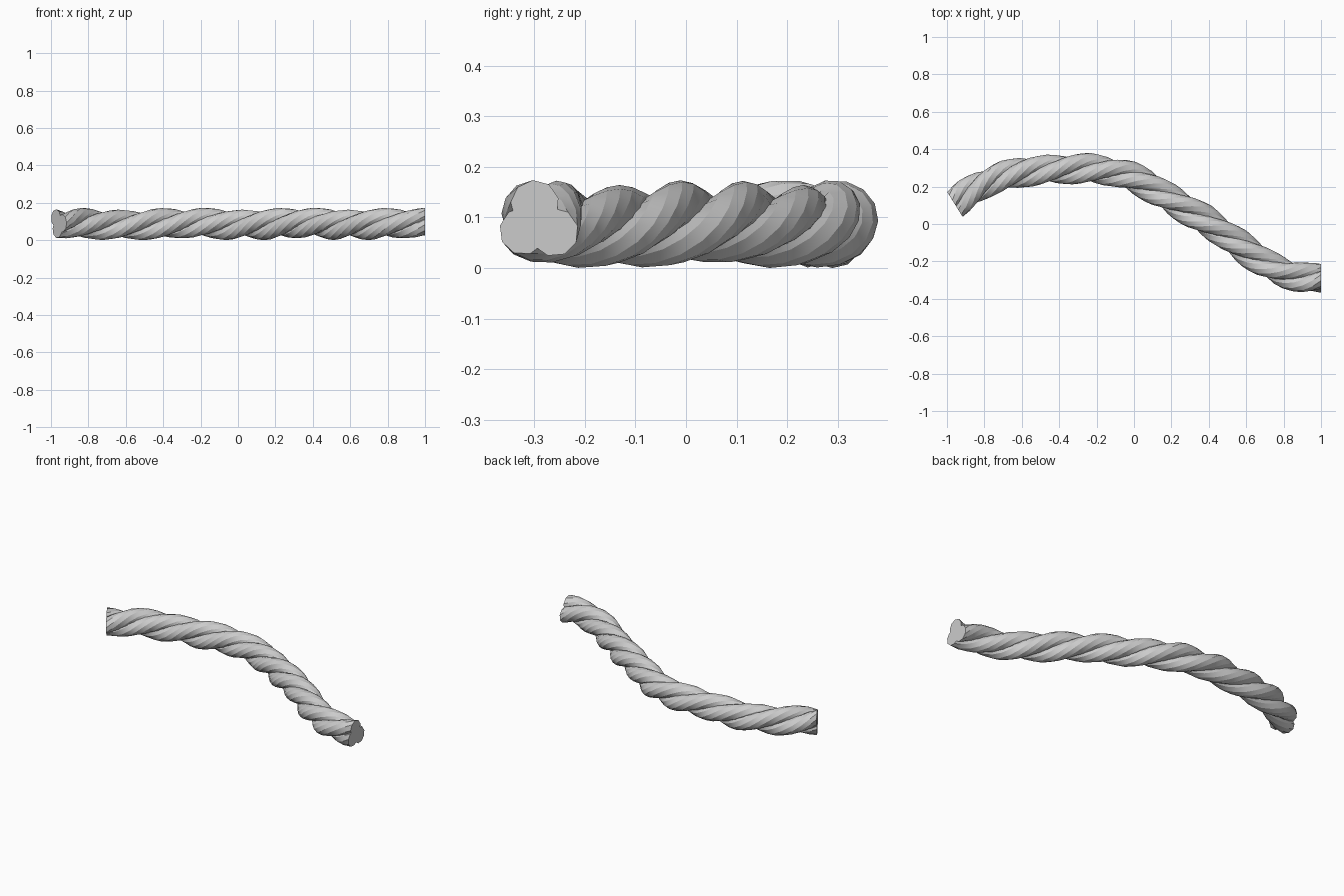
import bpy, bmesh, math
from mathutils import Vector
from mathutils.geometry import interpolate_bezier

if "Cube" in bpy.data.objects:
    bpy.data.objects.remove(bpy.data.objects["Cube"])

PATH = [(-.962, .112), (-.8, .212), (-.6, .277), (-.4, .297), (-.2, .29), (0, .243),
        (.2, .135), (.4, .003), (.6, -.14), (.8, -.255), (1, -.295)]
PITCH, SIDES, RINGS, Z = .67, 9, 48, .087

# rope centre line: smooth curve through the points
P = [Vector((x, y, 0)) for x, y in PATH]
T = [(P[min(i + 1, len(P) - 1)] - P[max(i - 1, 0)]) / 2 for i in range(len(P))]
T[0], T[-1] = Vector((.17, .106, 0)), Vector((.2, 0, 0))
fine = []
for i in range(len(P) - 1):
    fine += interpolate_bezier(P[i], P[i] + T[i] / 3, P[i + 1] - T[i + 1] / 3, P[i + 1], 21)[:-1]
fine.append(P[-1])
dist = [0]
for a, b in zip(fine, fine[1:]):
    dist.append(dist[-1] + (b - a).length)
L = dist[-1]


def at(s):
    for i in range(len(fine) - 1):
        if s <= dist[i + 1] or i == len(fine) - 2:
            f = (s - dist[i]) / (dist[i + 1] - dist[i])
            return fine[i].lerp(fine[i + 1], f)


def frame(k):
    s = L * k / RINGS
    if k == 0:
        t = T[0].normalized()
    elif k == RINGS:
        t = T[-1].normalized()
    else:
        t = (at(s + .01) - at(s - .01)).normalized()
    return at(s) + Vector((0, 0, Z)), Vector((-t.y, t.x, 0)), math.tau * (L - s) / PITCH


# one twisted strand: a polygon section carried round the centre line
def strand(name, angle, offset, radius):
    bm = bmesh.new()
    rings = []
    for k in range(RINGS + 1):
        c, n, turn = frame(k)
        ring = []
        for j in range(SIDES):
            a = angle + turn
            b = a + math.tau * j / SIDES
            u = offset * math.cos(a) + radius * math.cos(b)
            v = offset * math.sin(a) + radius * math.sin(b)
            ring.append(bm.verts.new(c + n * u + Vector((0, 0, v))))
        rings.append(ring)
    for r, q in zip(rings, rings[1:]):
        for j in range(SIDES):
            m = (j + 1) % SIDES
            bm.faces.new((r[j], r[m], q[m], q[j]))
    bm.faces.new(rings[0])
    bm.faces.new(rings[-1])
    bmesh.ops.recalc_face_normals(bm, faces=bm.faces)
    me = bpy.data.meshes.new(name)
    bm.to_mesh(me)
    bm.free()
    ob = bpy.data.objects.new(name, me)
    bpy.context.collection.objects.link(ob)
    bpy.ops.object.select_all(action='DESELECT')
    ob.select_set(True)
    bpy.context.view_layer.objects.active = ob
    bpy.ops.object.shade_smooth_by_angle(angle=math.radians(30))


strand("rope_strand_1", math.radians(95), .039, .048)
strand("rope_strand_2", math.radians(335), .038, .048)
strand("rope_strand_3", math.radians(207), .030, .047)
